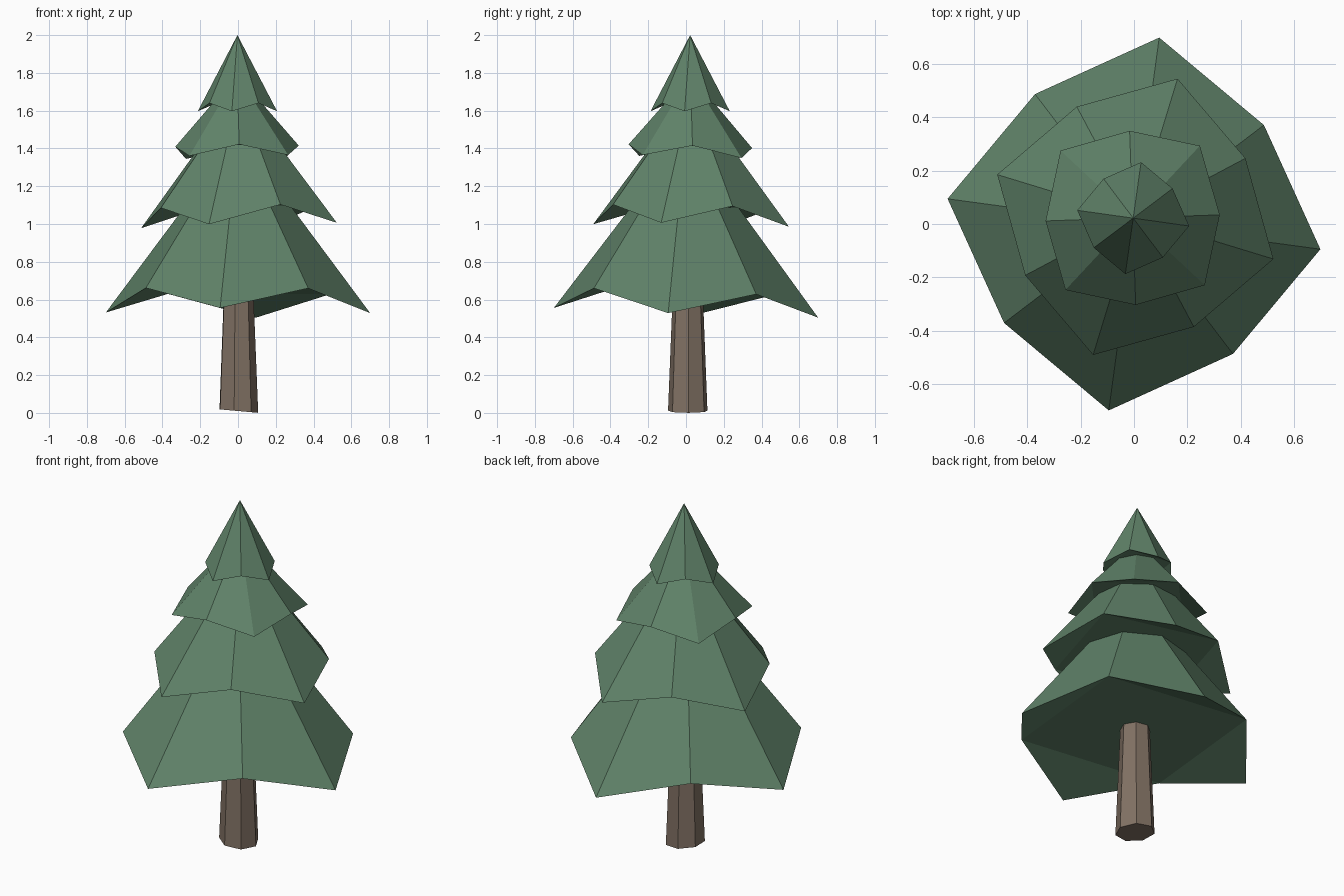
import bpy
import bmesh
from math import cos, sin, radians

default_cube = bpy.data.objects.get("Cube")
if default_cube:
    bpy.data.objects.remove(default_cube, do_unlink=True)


def make_material(name, color):
    material = bpy.data.materials.new(name)
    material.use_nodes = True
    material.diffuse_color = color
    shader = next(n for n in material.node_tree.nodes if n.type == 'BSDF_PRINCIPLED')
    shader.inputs["Base Color"].default_value = color
    shader.inputs["Roughness"].default_value = 0.9
    return material


def finish(bm, name, material):
    bmesh.ops.recalc_face_normals(bm, faces=bm.faces[:])
    mesh = bpy.data.meshes.new(name)
    bm.to_mesh(mesh)
    bm.free()
    mesh.materials.append(material)
    obj = bpy.data.objects.new(name, mesh)
    bpy.context.collection.objects.link(obj)
    return obj


def ring_point(center, radius, angle, z, tilt):
    """Point on a ring whose plane leans by the tilt slopes."""
    dx, dy = radius * cos(angle), radius * sin(angle)
    return (center[0] + dx, center[1] + dy, z + tilt[0] * dx + tilt[1] * dy)


def make_tier(name, center, turn, tip, notch, tilt, apex):
    """Eight-sided cone; tip and notch are alternating (radius, height) rim pairs."""
    bm = bmesh.new()
    rim = []
    for i in range(8):
        radius, z = notch if i % 2 else tip
        angle = radians(turn + i * 45)
        rim.append(bm.verts.new(ring_point(center, radius, angle, z, tilt)))
    top = bm.verts.new((center[0], center[1], apex))
    for i, vert in enumerate(rim):
        bm.faces.new((vert, rim[(i + 1) % len(rim)], top))
    # Underside: a raised square between the notches, with drooping corners
    bm.faces.new(rim[1::2][::-1])
    for i in range(0, len(rim), 2):
        bm.faces.new((rim[i], rim[i - 1], rim[i + 1]))
    return finish(bm, name, foliage)


def make_trunk(name, sides, center, turn, levels):
    """Tapered prism through (radius, height, x slope) levels."""
    bm = bmesh.new()
    rings = []
    for radius, z, slope in levels:
        rings.append([
            bm.verts.new(ring_point(center, radius, radians(turn + i * 360 / sides),
                                    z, (slope, 0)))
            for i in range(sides)])
    for low, high in zip(rings, rings[1:]):
        for i in range(sides):
            j = (i + 1) % sides
            bm.faces.new((low[i], low[j], high[j], high[i]))
    bm.faces.new(rings[0][::-1])
    bm.faces.new(rings[-1])
    return finish(bm, name, bark)


foliage = make_material("pine green", (0.118, 0.228, 0.143, 1))
bark = make_material("bark brown", (0.22, 0.166, 0.127, 1))

# Trunk, with its top buried in the lowest tier
make_trunk("trunk", 7, (0, 0.01), -101, [(0.107, 0.01, -0.09), (0.075, 0.8, 0)])

# Foliage tiers from the ground up
make_tier("bottom_tier", (0, 0), -7.7, (0.706, 0.53), (0.613, 0.645),
          (-0.007, -0.036), 1.47)
make_tier("lower_middle_tier", (0.005, 0.027), -17, (0.542, 0.992), (0.468, 1.09),
          (0.022, -0.02), 1.7)
make_tier("upper_middle_tier", (-0.005, 0.023), -43, (0.37, 1.355), (0.327, 1.412),
          (0.01, -0.03), 1.79)
make_tier("top_tier", (-0.003, 0.022), -8, (0.212, 1.597), (0.185, 1.64),
          (0, 0), 2)
